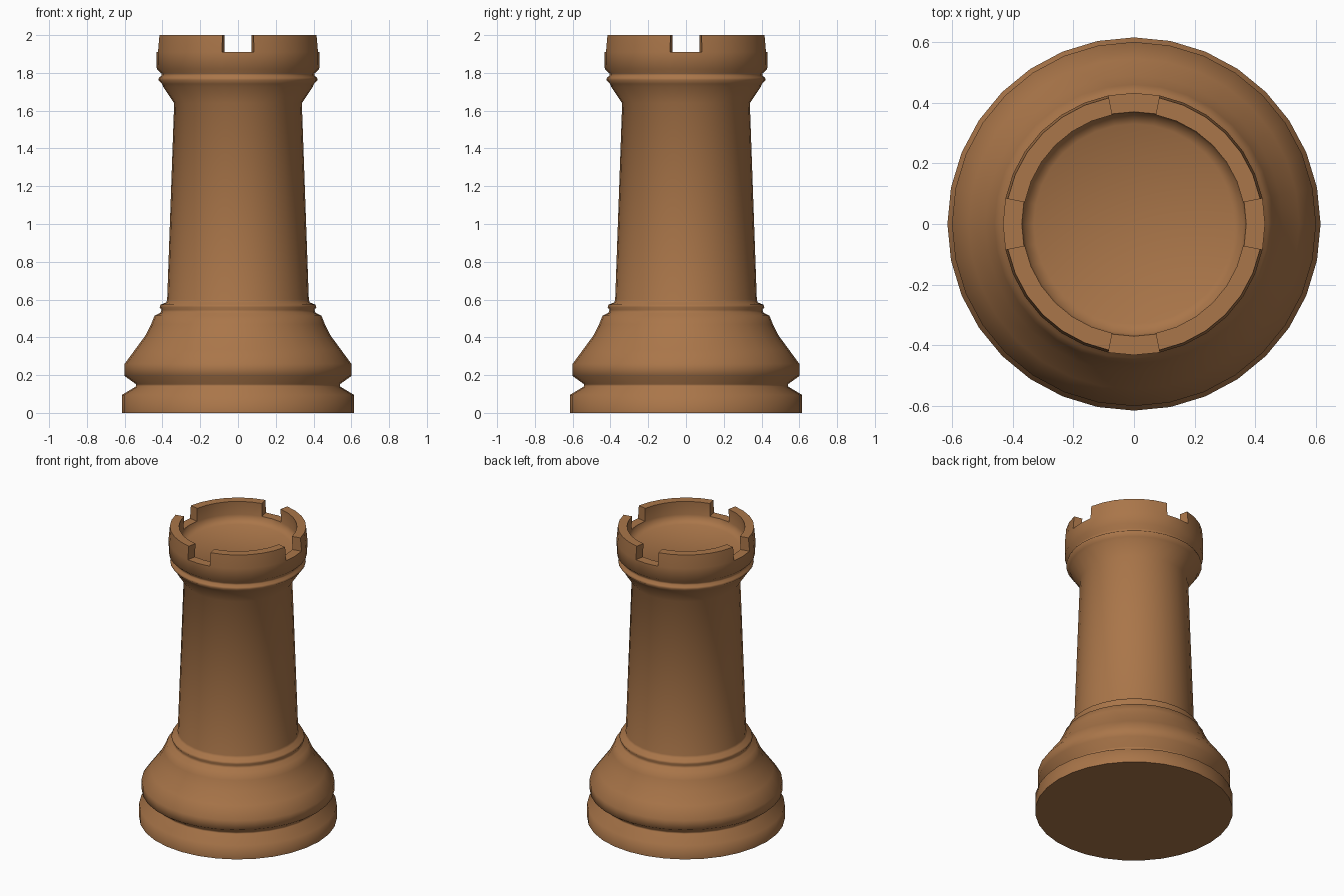
import bpy, bmesh, math

if "Cube" in bpy.data.objects:
    bpy.data.objects.remove(bpy.data.objects["Cube"])

SEG = 32
wood = bpy.data.materials.new("brown_wood")
wood.diffuse_color = (0.40, 0.18, 0.067, 1)
wood.use_nodes = True
wood.node_tree.nodes["Principled BSDF"].inputs["Base Color"].default_value = wood.diffuse_color

# outer profile (radius, height): foot, swelling, collar, shaft, flared neck, crown
outer = [(0.615, 0), (0.615, 0.095), (0.54, 0.14), (0.54, 0.152), (0.6, 0.195), (0.6, 0.26),
         (0.545, 0.335), (0.49, 0.41), (0.46, 0.47), (0.442, 0.515),
         (0.41, 0.53), (0.405, 0.545), (0.415, 0.56), (0.41, 0.573), (0.38, 0.585),
         (0.375, 0.6), (0.338, 1.64), (0.395, 1.725), (0.403, 1.742), (0.422, 1.763),
         (0.418, 1.775), (0.405, 1.785), (0.405, 1.797), (0.43, 1.82), (0.432, 1.91)]
# inside of the crown, from the notch height down to the bowl floor
inner = [(0.37, 1.91), (0.362, 1.88), (0.33, 1.86)]

bm = bmesh.new()


def ring(r, z):
    return [bm.verts.new((r * math.cos(2 * math.pi * i / SEG),
                          r * math.sin(2 * math.pi * i / SEG), z)) for i in range(SEG)]


def quad(a, b, i):
    j = (i + 1) % SEG
    bm.faces.new((a[i], a[j], b[j], b[i]))


def skin(rings):
    for a, b in zip(rings, rings[1:]):
        for i in range(SEG):
            quad(a, b, i)


# turned body and bowl
outs = [ring(*p) for p in outer]
ins = [ring(*p) for p in inner]
skin(outs)
skin(ins)
bm.faces.new(outs[0][::-1])
bm.faces.new(ins[-1])

# battlements: four gaps, each two segments wide
low_o, low_i = outs[-1], ins[0]
top_o, top_i = ring(0.424, 2.0), ring(0.367, 2.0)
gap = lambda i: i % 8 in (7, 0)
for i in range(SEG):
    if gap(i):
        quad(low_o, low_i, i)
    else:
        quad(low_o, top_o, i)
        quad(top_o, top_i, i)
        quad(top_i, low_i, i)
    if gap(i) != gap((i - 1) % SEG):
        bm.faces.new((low_o[i], top_o[i], top_i[i], low_i[i]))

bmesh.ops.delete(bm, geom=[v for v in bm.verts if not v.link_faces], context='VERTS')
bmesh.ops.recalc_face_normals(bm, faces=bm.faces)
me = bpy.data.meshes.new("castle_tower")
bm.to_mesh(me)
bm.free()
me.materials.append(wood)
ob = bpy.data.objects.new("castle_tower", me)
bpy.context.collection.objects.link(ob)
bpy.context.view_layer.objects.active = ob
ob.select_set(True)
bpy.ops.object.shade_smooth_by_angle(angle=math.radians(65))
